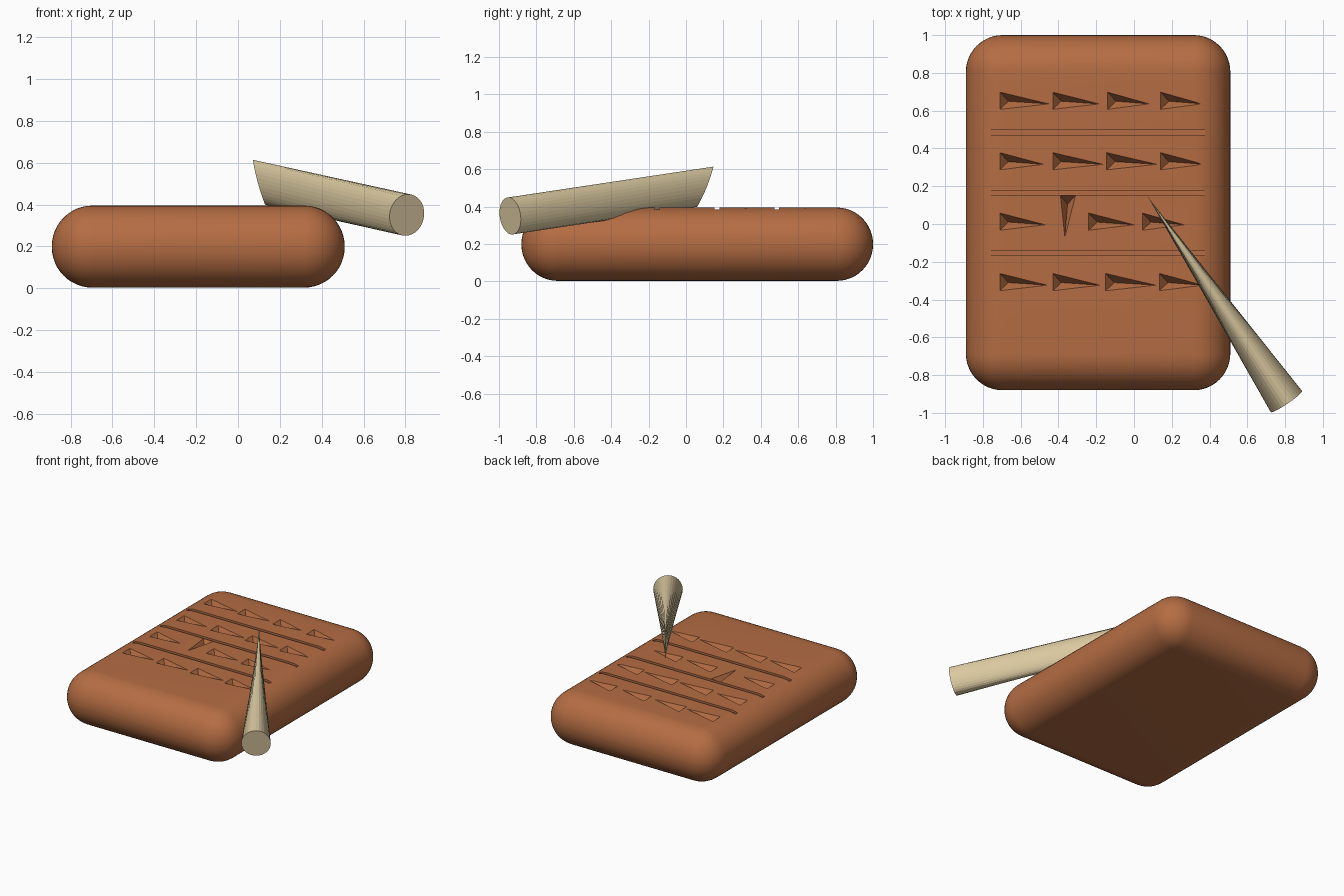
import bpy, bmesh, math
from mathutils import Vector

if "Cube" in bpy.data.objects:
    bpy.data.objects.remove(bpy.data.objects["Cube"])

TOP = 0.395


def material(name, rgb):
    m = bpy.data.materials.new(name)
    m.diffuse_color = (*rgb, 1)
    m.use_nodes = True
    m.node_tree.nodes["Principled BSDF"].inputs["Base Color"].default_value = m.diffuse_color
    return m


def add_object(name, bm, mat):
    bmesh.ops.recalc_face_normals(bm, faces=bm.faces)
    me = bpy.data.meshes.new(name)
    bm.to_mesh(me)
    bm.free()
    ob = bpy.data.objects.new(name, me)
    bpy.context.collection.objects.link(ob)
    me.materials.append(mat)
    return ob


def add_box(bm, lo, hi):
    lo, hi = Vector(lo), Vector(hi)
    vs = bmesh.ops.create_cube(bm, size=1)["verts"]
    for v in vs:
        v.co = (lo + hi) / 2 + Vector([c * s for c, s in zip(v.co, hi - lo)])


clay = material("fired clay", (0.46, 0.152, 0.056))
reed = material("pale reed", (0.70, 0.58, 0.35))

# tablet: slab with fully rounded rims
bm = bmesh.new()
add_box(bm, (-0.89, -0.88, 0.003), (0.51, 1.0, TOP))
bmesh.ops.bevel(bm, geom=bm.edges[:], offset=0.194, segments=12,
                profile=0.5, affect='EDGES', clamp_overlap=True)
tablet = add_object("tablet", bm, clay)


# impressions: wedges with a deep head and a long tail
def add_wedge(bm, x, y, length, direction=(1, 0), half=0.048, depth=0.055):
    d = Vector((*direction, 0))
    side = Vector((-d.y, d.x, 0))
    head = Vector((x, y, TOP))
    apex = head + d * 0.045 - Vector((0, 0, depth))
    rim = [head + side * half, head - side * half * 0.9,
           head + d * length - side * 0.014]
    vs = [bm.verts.new(apex + (p - apex) * 1.04) for p in rim]
    a = bm.verts.new(apex)
    bm.faces.new(vs)
    for i in range(3):
        bm.faces.new((vs[i], vs[(i + 1) % 3], a))


rows = [
    (0.65, [(-0.71, 0.26), (-0.43, 0.245), (-0.14, 0.22), (0.14, 0.22)]),
    (0.33, [(-0.71, 0.23), (-0.43, 0.265), (-0.145, 0.265), (0.14, 0.23)]),
    (0.01, [(-0.71, 0.24), (-0.24, 0.24), (0.045, 0.22)]),
    (-0.31, [(-0.71, 0.25), (-0.43, 0.25), (-0.15, 0.265), (0.135, 0.23)]),
]
bm = bmesh.new()
for y, marks in rows:
    for x, length in marks:
        add_wedge(bm, x, y, length)
add_wedge(bm, -0.352, 0.15, 0.22, (0, -1), half=0.042)

# ruled grooves between the rows
for y in (0.485, 0.165, -0.155):
    add_box(bm, (-0.757, y - 0.013, TOP - 0.018), (0.375, y + 0.013, TOP + 0.02))
cutter = add_object("impression_cutter", bm, clay)
cutter.hide_render = True

cut = tablet.modifiers.new("impressions", 'BOOLEAN')
cut.operation = 'DIFFERENCE'
cut.solver = 'EXACT'
cut.object = cutter
bpy.context.view_layer.objects.active = tablet
tablet.select_set(True)
bpy.ops.object.modifier_apply(modifier=cut.name)
bpy.ops.object.shade_smooth_by_angle(angle=math.radians(30))
bpy.data.objects.remove(cutter)

# stylus: round butt flattening to a slanted upright blade at the tip
SIDES = 32
base = Vector((0.807, -0.94, 0.35))
axis = Vector((-0.745, 1.10, 0.165)).normalized()
across = axis.cross(Vector((0, 0, 1))).normalized()
up = across.cross(axis)
bm = bmesh.new()
rings = []
for t in (0.0, 1.0):
    ring = []
    for i in range(SIDES):
        a = 2 * math.pi * i / SIDES
        v = math.sin(a)
        reach = 1.335 - 0.055 * (1 - v) - 0.01 * (1 - v) * (-v)
        width = 0.1 * (1 - t) + 0.001 * t
        ring.append(bm.verts.new(base + axis * reach * t
                                 + across * width * math.cos(a) + up * 0.1 * v))
    rings.append(ring)
for i in range(SIDES):
    j = (i + 1) % SIDES
    bm.faces.new((rings[0][i], rings[0][j], rings[1][j], rings[1][i]))
bm.faces.new(rings[0])
bm.faces.new(rings[1])
stylus = add_object("stylus", bm, reed)
